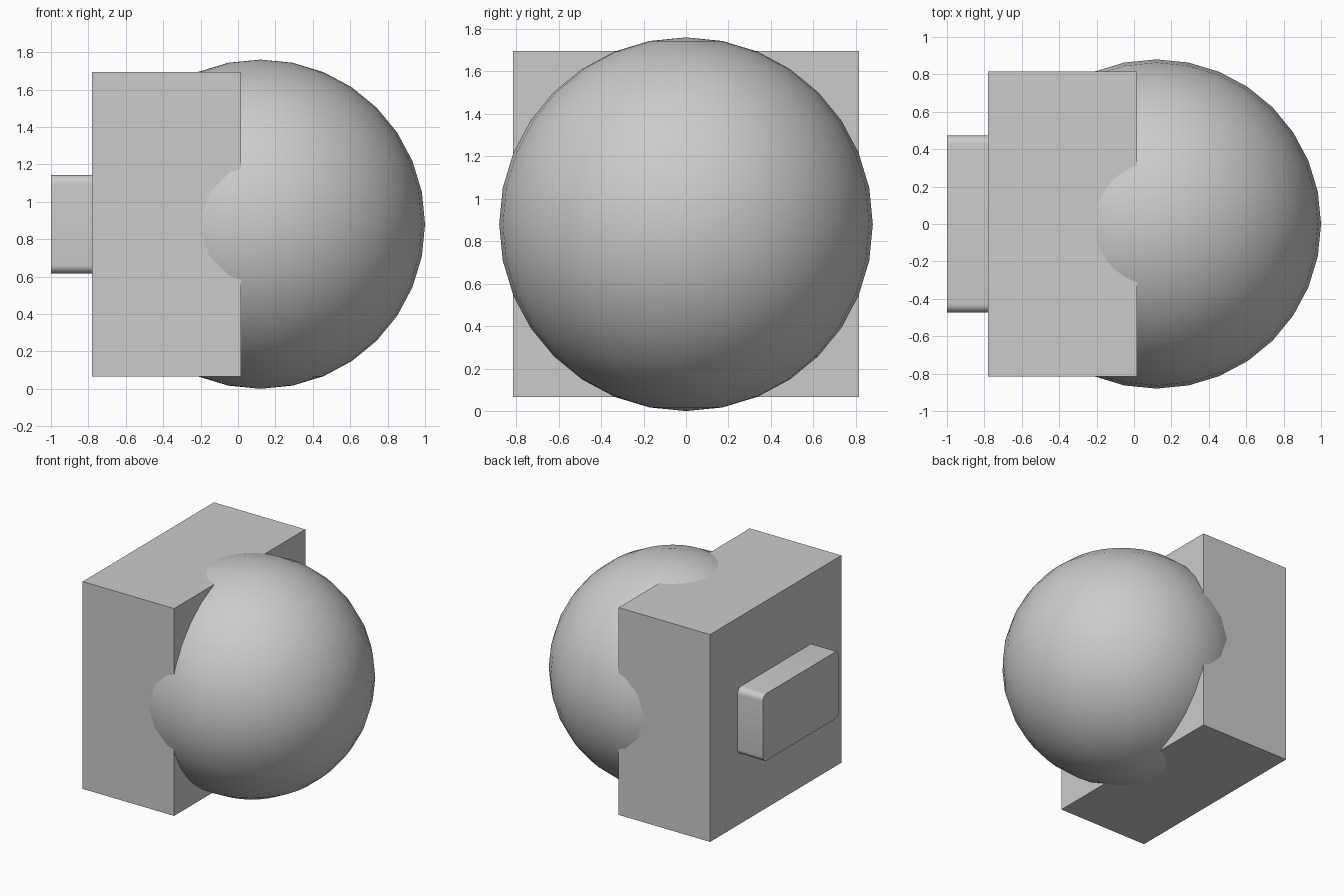
import bpy, bmesh
from mathutils import Matrix, Vector

if "Cube" in bpy.data.objects:
    bpy.data.objects.remove(bpy.data.objects["Cube"])

CZ = 0.88  # shared centre height


def finish(name, bm, smooth_angle=None):
    mesh = bpy.data.meshes.new(name)
    bm.to_mesh(mesh)
    bm.free()
    obj = bpy.data.objects.new(name, mesh)
    bpy.context.collection.objects.link(obj)
    if smooth_angle is not None:
        bpy.ops.object.select_all(action='DESELECT')
        obj.select_set(True)
        bpy.context.view_layer.objects.active = obj
        bpy.ops.object.shade_smooth_by_angle(angle=smooth_angle)
    return obj


def box(x0, x1, half_y, half_z):
    bm = bmesh.new()
    bmesh.ops.create_cube(bm, size=1)
    bmesh.ops.scale(bm, vec=Vector((x1 - x0, 2 * half_y, 2 * half_z)), verts=bm.verts)
    bmesh.ops.translate(bm, vec=Vector(((x0 + x1) / 2, 0, CZ)), verts=bm.verts)
    return bm


# Large ball sunk into the housing
bm = bmesh.new()
bmesh.ops.create_uvsphere(bm, u_segments=32, v_segments=16, radius=0.88,
                          matrix=Matrix.Translation((0.12, 0, CZ)))
finish("ball", bm, 0.6)

# Square housing block
finish("housing", box(-0.78, 0.015, 0.815, 0.815))

# Rear mounting plate, rounded on the four edges running along x
bm = box(-1.0, -0.77, 0.473, 0.263)
edges = [e for e in bm.edges if abs(e.verts[0].co.x - e.verts[1].co.x) > 0.1]
bmesh.ops.bevel(bm, geom=edges, offset=0.045, segments=6, profile=0.5, affect='EDGES')
finish("rear_plate", bm, 0.6)
